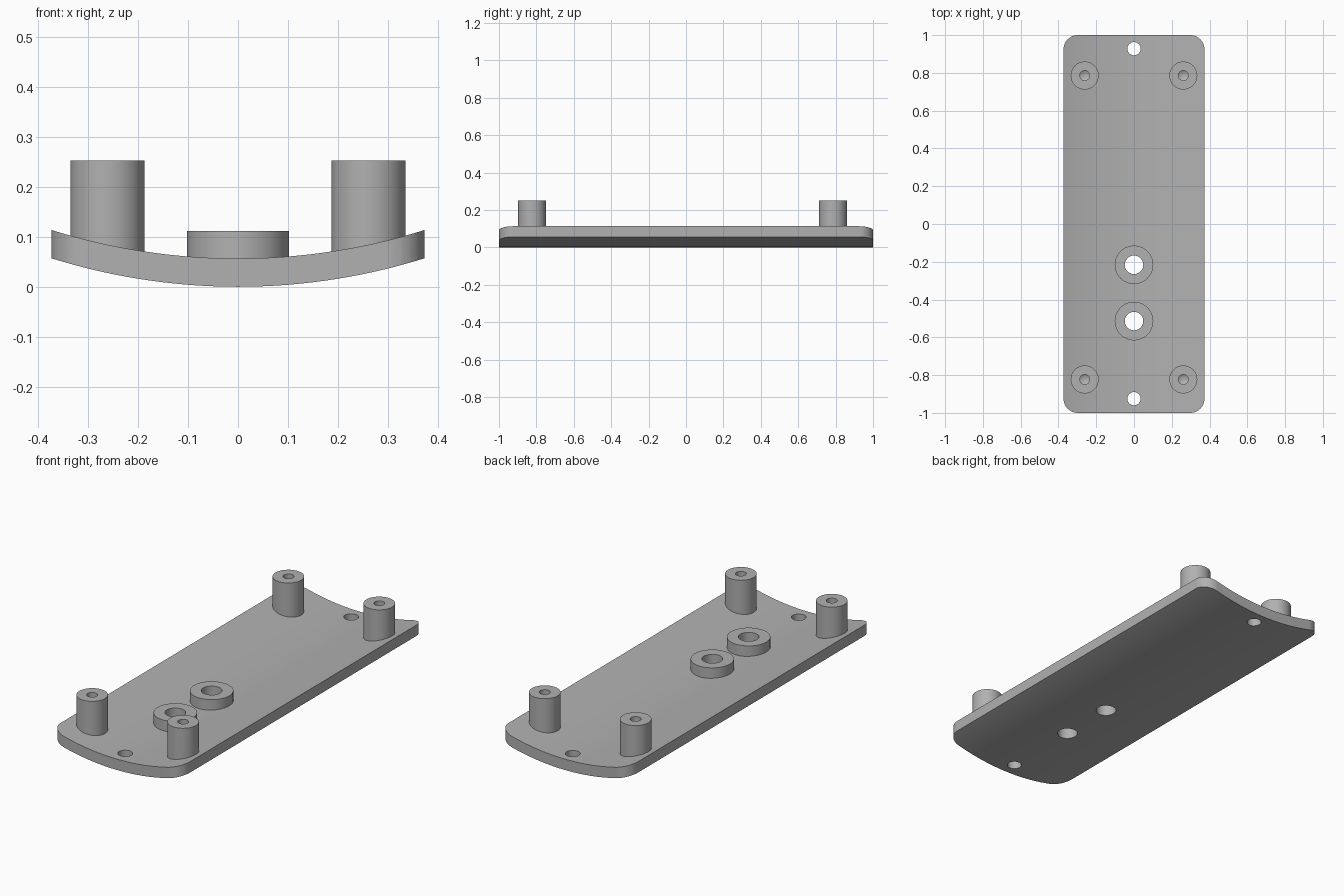
import bpy, bmesh, math

if "Cube" in bpy.data.objects:
    bpy.data.objects.remove(bpy.data.objects["Cube"])

HALF_W, THICK, RISE = 0.373, 0.0565, 0.057
R = (HALF_W ** 2 + RISE ** 2) / (2 * RISE)      # radius of the curved sheet

grey = bpy.data.materials.new("plain_grey")
grey.diffuse_color = (0.44, 0.44, 0.44, 1)
grey.use_nodes = True
grey.node_tree.nodes["Principled BSDF"].inputs["Base Color"].default_value = grey.diffuse_color


def curve_z(x):
    return R - math.sqrt(R * R - x * x)


def make(name, bm):
    bmesh.ops.recalc_face_normals(bm, faces=bm.faces)
    me = bpy.data.meshes.new(name)
    bm.to_mesh(me)
    bm.free()
    me.materials.append(grey)
    ob = bpy.data.objects.new(name, me)
    bpy.context.collection.objects.link(ob)
    return ob


def prism(name, outline, offset):
    """Extrude a closed outline of 3D points along an offset."""
    bm = bmesh.new()
    face = bm.faces.new([bm.verts.new(p) for p in outline])
    new = bmesh.ops.extrude_face_region(bm, geom=[face], use_keep_orig=True)["geom"]
    bmesh.ops.translate(bm, vec=offset, verts=[v for v in new if isinstance(v, bmesh.types.BMVert)])
    return make(name, bm)


def circle(cx, cy, r, z, n=48, start=0.0, sweep=math.tau):
    return [(cx + r * math.cos(start + sweep * i / n), cy + r * math.sin(start + sweep * i / n), z)
            for i in range(n)]


def lathe(name, profile, x, y, n=64):
    """Turn an (r, z) profile about a vertical axis at x, y."""
    bm = bmesh.new()
    verts = [bm.verts.new((r, 0, z)) for r, z in profile]
    edges = [bm.edges.new(p) for p in zip(verts, verts[1:])]
    bmesh.ops.spin(bm, geom=verts + edges, cent=(0, 0, 0), axis=(0, 0, 1),
                   angle=math.tau, steps=n, use_duplicate=False)
    bmesh.ops.remove_doubles(bm, verts=bm.verts, dist=1e-5)
    bmesh.ops.translate(bm, vec=(x, y, 0), verts=bm.verts)
    return smooth(make(name, bm))


def smooth(ob):
    bpy.ops.object.select_all(action='DESELECT')
    ob.select_set(True)
    bpy.context.view_layer.objects.active = ob
    bpy.ops.object.shade_smooth_by_angle(angle=math.radians(30))
    return ob


def boolean(ob, tool, operation):
    mod = ob.modifiers.new("cut", 'BOOLEAN')
    mod.object, mod.operation, mod.solver = tool, operation, 'EXACT'
    bpy.context.view_layer.objects.active = ob
    bpy.ops.object.modifier_apply(modifier=mod.name)
    bpy.data.objects.remove(tool)


# Curved base plate: arched section, trimmed to a rounded rectangle
xs = [HALF_W * 1.05 * (i / 24 - 1) for i in range(49)]
section = [(x, -1.1, curve_z(x)) for x in xs]
section += [(x, -1.1, curve_z(x) + THICK) for x in reversed(xs)]
plate = prism("base_plate", section, (0, 2.2, 0))

corner = 0.075
outline = []
for k, (sx, sy) in enumerate([(1, 1), (-1, 1), (-1, -1), (1, -1)]):
    cx, cy, a = sx * (HALF_W - corner), sy * (1 - corner), k * math.pi / 2
    outline += [(cx + corner * math.cos(a + i * math.pi / 24),
                 cy + corner * math.sin(a + i * math.pi / 24), -0.1) for i in range(13)]
boolean(plate, prism("trim", outline, (0, 0, 0.5)), 'INTERSECT')

# Through holes: two screw holes at the ends, two under the bosses
BOSS_Y = (-0.216, -0.514)
for y, r in [(0.928, 0.035), (-0.925, 0.035)] + [(y, 0.049) for y in BOSS_Y]:
    boolean(plate, prism("drill", circle(0, y, r, -0.1), (0, 0, 0.5)), 'DIFFERENCE')
smooth(plate)

# Low ring bosses
for name, y in zip(("rear_boss", "front_boss"), BOSS_Y):
    lathe(name, [(0.049, 0.0555), (0.102, 0.0555), (0.102, 0.112),
                 (0.049, 0.112), (0.049, 0.0555)], 0, y)

# Corner standoffs with blind drilled holes
for end, y in (("rear", 0.786), ("front", -0.823)):
    for side, x in (("left", -0.261), ("right", 0.261)):
        lathe(f"{end}_{side}_standoff",
              [(0, 0.06), (0.074, 0.06), (0.074, 0.252), (0.026, 0.252),
               (0.026, 0.115), (0, 0.1)], x, y)
